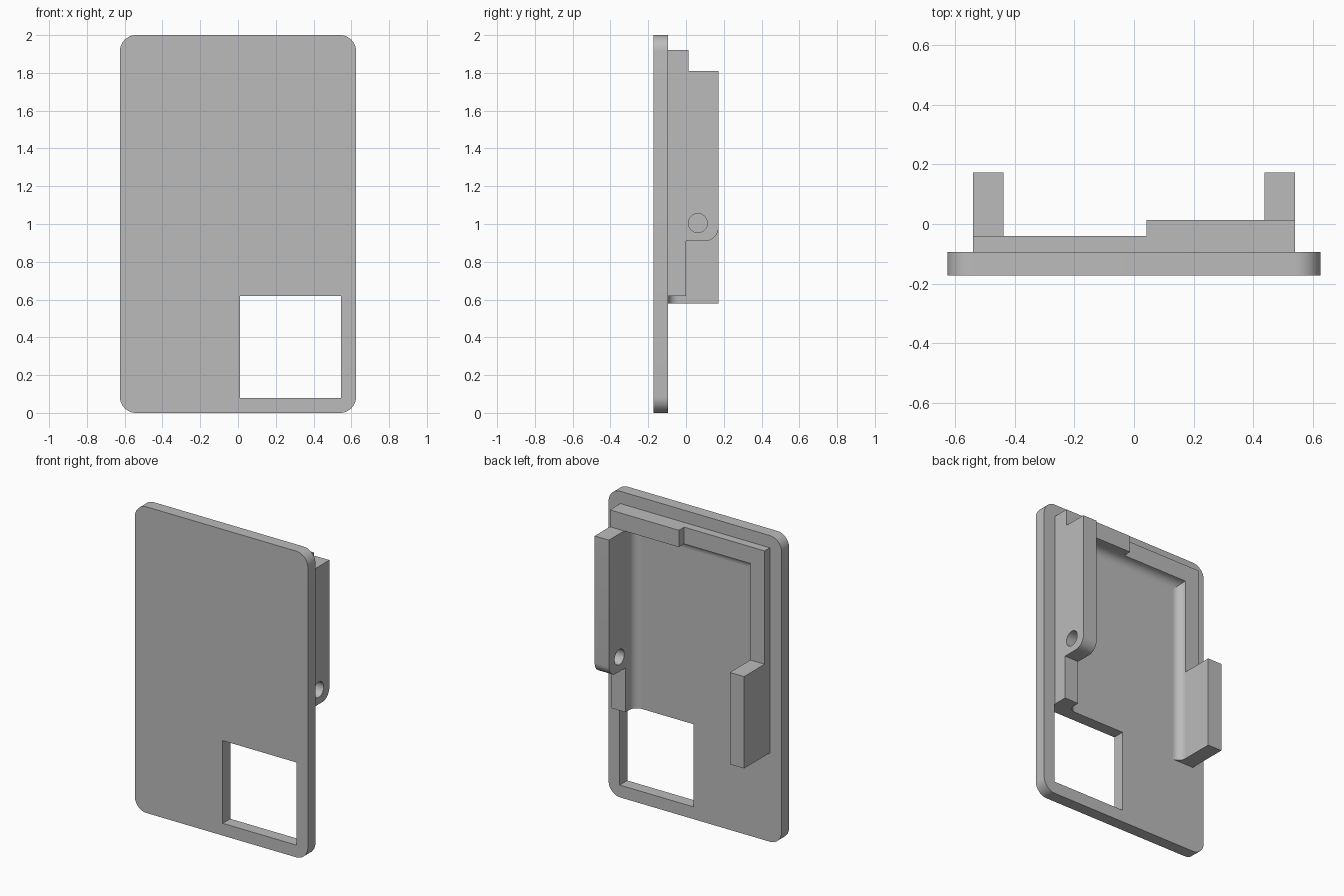
import bpy, bmesh, math
from mathutils import Vector

if "Cube" in bpy.data.objects:
    bpy.data.objects.remove(bpy.data.objects["Cube"], do_unlink=True)

grey = bpy.data.materials.new("plain grey")
grey.use_nodes = True
grey.diffuse_color = (0.5, 0.5, 0.5, 1)
grey.node_tree.nodes["Principled BSDF"].inputs["Base Color"].default_value = (0.5, 0.5, 0.5, 1)

# Main levels
FRONT, BACK, LOW, HIGH, DEEP = -0.172, -0.094, -0.04, 0.014, 0.172
SIDE, INNER = 0.54, 0.437
RIM_TOP, RIM_BOTTOM = 1.92, 1.81
FILLET = LOW - BACK


def arc(cx, cy, r, start, end, steps=10):
    angles = [math.radians(start + (end - start) * i / steps) for i in range(steps + 1)]
    return [(cx + r * math.cos(a), cy + r * math.sin(a)) for a in angles]


def rectangle(x0, x1, y0, y1):
    return [(x0, y0), (x1, y0), (x1, y1), (x0, y1)]


def prism(name, loops, axis, lo, hi):
    """Extrude an outline, with optional hole loops, along an axis."""
    place = {"x": lambda a, b: (lo, a, b),
             "y": lambda a, b: (a, lo, b),
             "z": lambda a, b: (a, b, lo)}[axis]
    bm = bmesh.new()
    for loop in loops:
        verts = [bm.verts.new(place(*p)) for p in loop]
        for i, v in enumerate(verts):
            bm.edges.new((verts[i - 1], v))
    bmesh.ops.triangle_fill(bm, edges=bm.edges[:], use_beauty=True)
    grown = bmesh.ops.extrude_face_region(bm, geom=bm.faces[:], use_keep_orig=True)
    shift = Vector([hi - lo if a == axis else 0 for a in "xyz"])
    moved = [g for g in grown["geom"] if isinstance(g, bmesh.types.BMVert)]
    bmesh.ops.translate(bm, verts=moved, vec=shift)
    bmesh.ops.recalc_face_normals(bm, faces=bm.faces[:])
    mesh = bpy.data.meshes.new(name)
    bm.to_mesh(mesh)
    bm.free()
    mesh.materials.append(grey)
    obj = bpy.data.objects.new(name, mesh)
    bpy.context.collection.objects.link(obj)
    bpy.ops.object.select_all(action="DESELECT")
    obj.select_set(True)
    bpy.context.view_layer.objects.active = obj
    bpy.ops.object.shade_smooth_by_angle(angle=math.radians(30))
    return obj


# Rounded face plate with a square window
W, R = 0.625, 0.085
outline = (arc(W - R, R, R, -90, 0) + arc(W - R, 2 - R, R, 0, 90)
           + arc(R - W, 2 - R, R, 90, 180) + arc(R - W, R, R, 180, 270))
prism("face_plate", [outline, rectangle(0.01, 0.545, 0.08, 0.62)], "y", FRONT, BACK)

# Left rail: low foot, tall body with one rounded corner and a cross hole
rail = ([(BACK, 0.62), (0, 0.62), (0, 0.91)] + arc(0.1, 0.982, 0.072, -90, 0)
        + [(DEEP, RIM_BOTTOM), (BACK, RIM_BOTTOM)])
hole = arc(0.063, 1.005, 0.05, 0, 360, 32)[:-1]
prism("left_rail", [rail, hole], "x", INNER, SIDE)

# Right rail: tall block below, low rim above
block = [(BACK, 0.58), (DEEP, 0.58), (DEEP, 1.18), (LOW, 1.18), (LOW, RIM_TOP), (BACK, RIM_TOP)]
prism("right_rail", [block], "x", -SIDE, -INNER)

# Stepped top rim
rim = [(-INNER, BACK), (SIDE, BACK), (SIDE, HIGH), (0.042, HIGH), (0.042, LOW), (-INNER, LOW)]
prism("top_rim", [rim], "z", RIM_BOTTOM, RIM_TOP)


# Concave fillets where the rails and rim meet the plate
def side_fillet(name, side, bottom):
    curve = arc(INNER - FILLET, LOW, FILLET, 0, -90)
    prism(name, [[(side * x, y) for x, y in curve + [(INNER, BACK)]]], "z", bottom, RIM_BOTTOM)


side_fillet("left_fillet", 1, 0.62)
side_fillet("right_fillet", -1, 0.58)
prism("top_fillet", [arc(LOW, RIM_BOTTOM - FILLET, FILLET, 90, 180) + [(BACK, RIM_BOTTOM)]],
      "x", -INNER, INNER)
